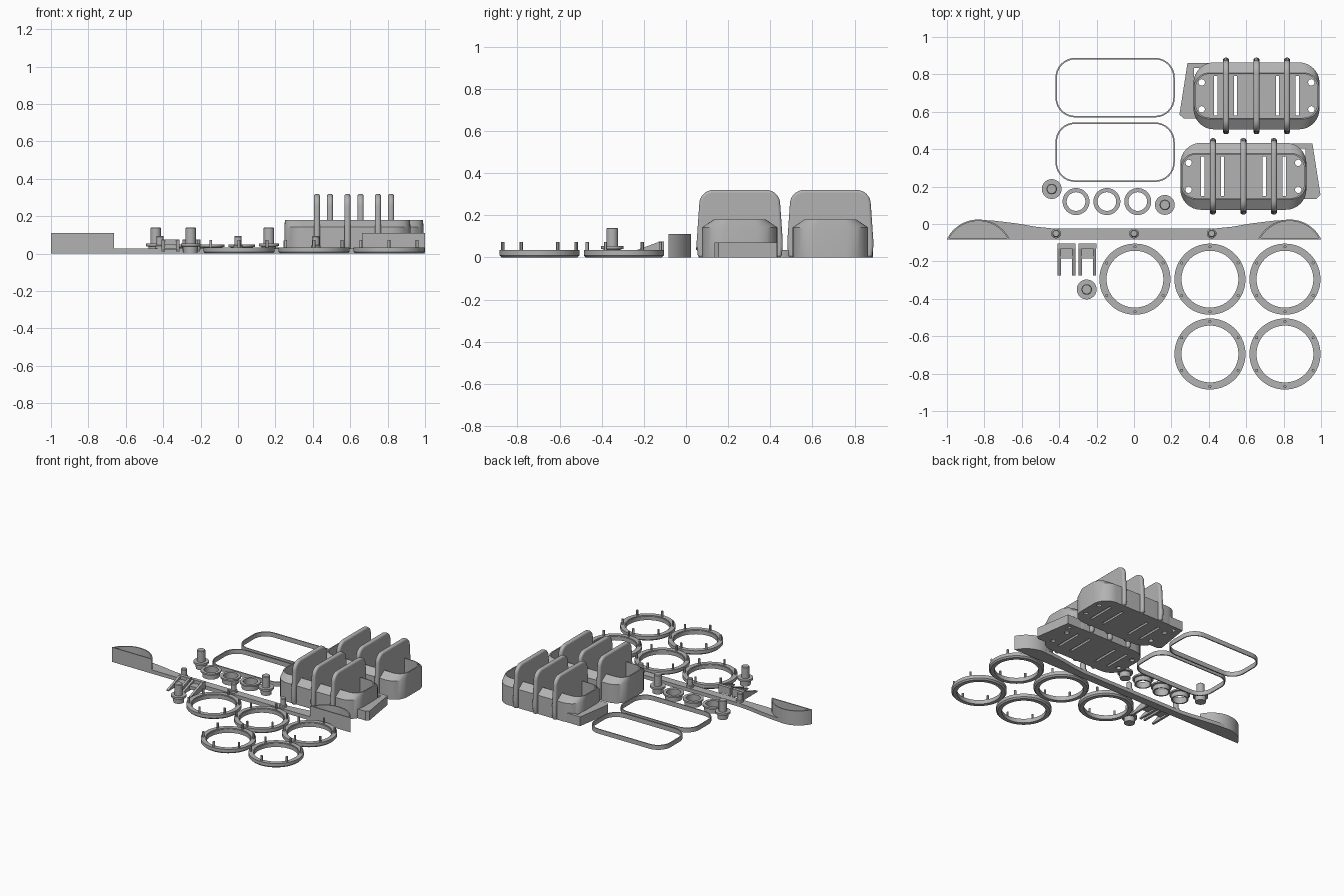
import bpy, bmesh
from math import sin, cos, pi, radians, asin

if "Cube" in bpy.data.objects:
    bpy.data.objects.remove(bpy.data.objects["Cube"])

GREY = (0.45, 0.45, 0.45, 1)
mat = bpy.data.materials.new("plain grey")
mat.use_nodes = True
mat.diffuse_color = GREY
mat.node_tree.nodes["Principled BSDF"].inputs["Base Color"].default_value = GREY


def finish(name, bm, loc=(0, 0, 0)):
    bmesh.ops.recalc_face_normals(bm, faces=bm.faces[:])
    me = bpy.data.meshes.new(name)
    bm.to_mesh(me)
    bm.free()
    me.materials.append(mat)
    ob = bpy.data.objects.new(name, me)
    bpy.context.collection.objects.link(ob)
    ob.location = loc
    return ob


def smooth(ob):
    bpy.ops.object.select_all(action='DESELECT')
    ob.select_set(True)
    bpy.context.view_layer.objects.active = ob
    bpy.ops.object.shade_smooth_by_angle(angle=radians(30))
    return ob


def add_loft(bm, loops, ring=False):
    """Skin a list of equal loops; close into a ring or cap both ends."""
    vs = [[bm.verts.new(p) for p in lp] for lp in loops]
    n = len(vs[0])
    pairs = list(zip(vs, vs[1:])) + ([(vs[-1], vs[0])] if ring else [])
    for a, b in pairs:
        for i in range(n):
            j = (i + 1) % n
            bm.faces.new((a[i], a[j], b[j], b[i]))
    if not ring:
        bm.faces.new(vs[0][::-1])
        bm.faces.new(vs[-1])


def at_z(pts, z):
    return [(x, y, z) for x, y in pts]


def circle(r, n=48, cx=0, cy=0):
    return [(cx + r * cos(2 * pi * i / n), cy + r * sin(2 * pi * i / n)) for i in range(n)]


def rounded_rect(hx, hy, r, n=8):
    pts = []
    for k, (sx, sy) in enumerate(((1, 1), (-1, 1), (-1, -1), (1, -1))):
        for i in range(n + 1):
            a = (k + i / n) * pi / 2
            pts.append((sx * (hx - r) + r * cos(a), sy * (hy - r) + r * sin(a)))
    return pts


def lathe(bm, profile, ring=False, n=48, cx=0, cy=0):
    add_loft(bm, [at_z(circle(r, n, cx, cy), z) for r, z in profile], ring)


def prism(bm, pts, z0, z1):
    add_loft(bm, [at_z(pts, z0), at_z(pts, z1)])


def box(bm, x0, x1, y0, y1, z0, z1):
    prism(bm, [(x0, y0), (x1, y0), (x1, y1), (x0, y1)], z0, z1)


# Bezel rings with six locating pegs
RING = [(.18, 0), (.19, .01), (.19, .034), (.157, .034), (.157, .029), (.152, .029), (.152, 0)]
for i, (x, y) in enumerate([(.005, -.295), (.406, -.295), (.807, -.295), (.406, -.695), (.807, -.695)]):
    bm = bmesh.new()
    lathe(bm, RING, ring=True, n=64)
    for k in range(6):
        a = pi / 6 + k * pi / 3
        lathe(bm, [(.008, .02), (.008, .073)], n=12, cx=.174 * cos(a), cy=.174 * sin(a))
    smooth(finish(f"bezel_ring_{i + 1}", bm, (x, y, 0)))

# Thin rounded frames
outer, inner = rounded_rect(.319, .159, .105), rounded_rect(.311, .151, .097)
for i, y in enumerate((.384, .729)):
    bm = bmesh.new()
    add_loft(bm, [at_z(outer, 0), at_z(outer, .034), at_z(inner, .034), at_z(inner, 0)], ring=True)
    smooth(finish(f"thin_frame_{i + 1}", bm, (-.101, y, 0)))

# Flanged grommets
for i, x in enumerate((-.31, -.145, .02)):
    bm = bmesh.new()
    lathe(bm, [(.06, 0), (.06, .034), (.072, .036), (.072, .048), (.05, .048), (.05, 0)], ring=True)
    smooth(finish(f"grommet_{i + 1}", bm, (x, .12, 0)))

# Flanged knobs with a post
for i, (x, y) in enumerate([(-.44, .187), (.165, .102), (-.253, -.35)]):
    bm = bmesh.new()
    lathe(bm, [(.037, 0), (.039, .038), (.053, .04), (.053, .055), (.028, .055), (.028, .136), (.024, .14)], n=32)
    smooth(finish(f"knob_{i + 1}", bm, (x, y, 0)))

# Long bar with swept ends
FRONT, R, HALF, MID = -.083, .186, .1675, .8325


def arch(inset=0):
    """Circular segment with its chord along the bar front."""
    r, yc, base = R - inset, .024 - R, FRONT + inset
    a0 = asin((base - yc) / r)
    return [(MID + r * cos(a0 + (pi - 2 * a0) * i / 24), yc + r * sin(a0 + (pi - 2 * a0) * i / 24))
            for i in range(25)]


right = [(.43, -.024), (.53, -.014), (.62, .002), (.75, .018)] + [p for p in arch()[::-1] if p[0] > MID]
bm = bmesh.new()
prism(bm, right + [(-x, y) for x, y in reversed(right)], 0, .028)
smooth(finish("long_bar", bm))

# Hollow end cups on the bar
for side, s in (("left", 1), ("right", -1)):
    o, n = ([(s * x, y) for x, y in arch(t)] for t in (0, .008))
    bm = bmesh.new()
    add_loft(bm, [at_z(o, 0), at_z(o, .11), at_z(n, .11), at_z(n, .03)])
    smooth(finish(f"{side}_end_cup", bm))

# Bar studs
for i, x in enumerate((-.417, 0, .415)):
    bm = bmesh.new()
    lathe(bm, [(.026, .02), (.026, .042), (.02, .045), (.02, .09), (.016, .095)], n=24)
    smooth(finish(f"bar_stud_{i + 1}", bm, (x, -.051, 0)))

# Forked clips with wedge legs
for i, x in enumerate((-.361, -.249)):
    bm = bmesh.new()
    box(bm, -.048, .048, -.13, -.105, .02, .075)
    box(bm, -.034, .034, -.185, -.13, .025, .05)
    for s in (-1, 1):
        wedge = [(-.275, .012), (-.275, .02), (-.13, .073), (-.105, .073), (-.105, .012)]
        add_loft(bm, [[(s * w, y, z) for y, z in wedge] for w in (.03, .047)])
    finish(f"fork_clip_{i + 1}", bm, (x, 0, 0))

# Baskets: slotted tub, three fins, side bracket
HX, HY = .337, .179
fin_half = [(.198, 0), (.204, .05), (.204, .08)]
fin_half += [(.125 + .067 * cos(a * pi / 16), .253 + .067 * sin(a * pi / 16)) for a in range(9)]
fin = fin_half + [(-y, z) for y, z in reversed(fin_half)]
bracket = [(.369, .176), (.23, .176), (.23, .15), (.333, .15), (.333, -.07),
           (.322, -.12), (.39, -.12), (.412, -.1)]

for tag, cx, cy, s in (("front", .585, .255, 1), ("rear", .655, .685, -1)):
    bm = bmesh.new()
    wall, rim = rounded_rect(HX, HY, .11), rounded_rect(HX - .003, HY - .056, .08)
    mouth = rounded_rect(HX - .012, HY - .062, .074)
    add_loft(bm, [at_z(wall, 0), at_z(wall, .142), at_z(rim, .18), at_z(mouth, .18), at_z(mouth, .015)])
    tub = finish(f"{tag}_basket_tub", bm, (cx, cy, 0))

    # Floor slots and screw holes
    bm = bmesh.new()
    for sx in (-1, 1):
        for x in (.112, .218):
            box(bm, sx * x - .009, sx * x + .009, -.105, .105, -.05, .05)
        for y in (-.072, .072):
            lathe(bm, [(.017, -.05), (.017, .05)], n=20, cx=sx * .293, cy=y)
    cutter = finish("floor_cutter", bm, (cx, cy, 0))
    cutter.hide_render = True
    mod = tub.modifiers.new("slots", 'BOOLEAN')
    mod.object, mod.operation, mod.solver = cutter, 'DIFFERENCE', 'EXACT'
    bpy.context.view_layer.objects.active = tub
    bpy.ops.object.modifier_apply(modifier=mod.name)
    bpy.data.objects.remove(cutter)
    smooth(tub)

    for i in (-1, 0, 1):
        bm = bmesh.new()
        add_loft(bm, [[(w, y, z) for y, z in fin] for w in (-.016, .016)])
        ob = finish(f"{tag}_basket_fin_{i + 2}", bm, (cx + i * .163, cy, 0))
        bev = ob.modifiers.new("round", 'BEVEL')
        bev.width, bev.segments, bev.limit_method = .012, 3, 'ANGLE'
        bev.angle_limit = radians(40)
        smooth(ob)

    bm = bmesh.new()
    prism(bm, [(s * x, y) for x, y in bracket], 0, .07)
    finish(f"{tag}_basket_bracket", bm, (cx, cy, 0))
